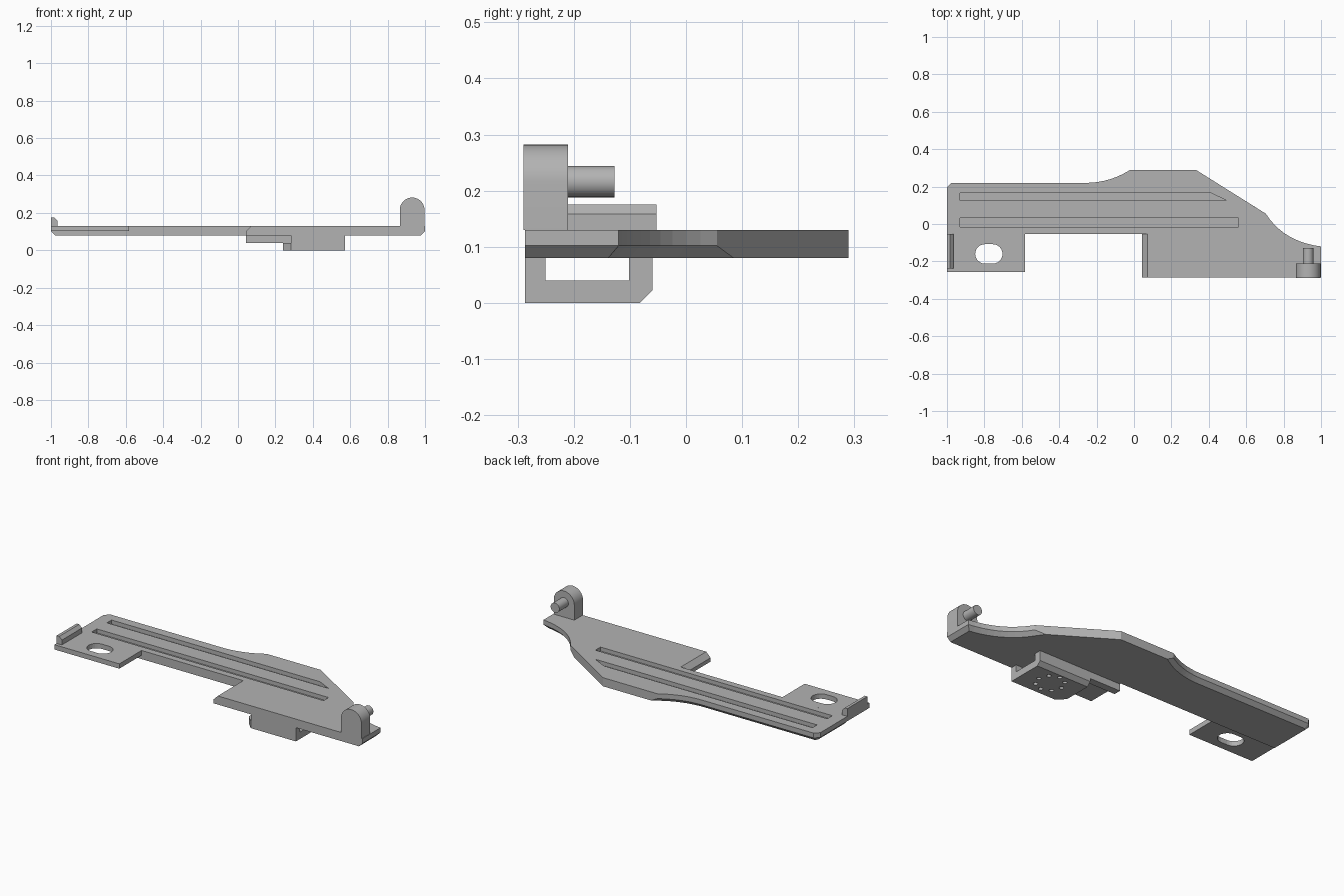
import bpy, bmesh, math
from mathutils import Vector

if "Cube" in bpy.data.objects:
    bpy.data.objects.remove(bpy.data.objects["Cube"])

grey = bpy.data.materials.new("plain_grey")
grey.diffuse_color = (0.45, 0.45, 0.45, 1)
grey.use_nodes = True
grey.node_tree.nodes["Principled BSDF"].inputs["Base Color"].default_value = grey.diffuse_color


def finish(name, bm, smooth=False):
    bmesh.ops.recalc_face_normals(bm, faces=bm.faces)
    me = bpy.data.meshes.new(name)
    bm.to_mesh(me)
    bm.free()
    me.materials.append(grey)
    ob = bpy.data.objects.new(name, me)
    bpy.context.collection.objects.link(ob)
    if smooth:
        bpy.ops.object.select_all(action='DESELECT')
        ob.select_set(True)
        bpy.context.view_layer.objects.active = ob
        bpy.ops.object.shade_smooth_by_angle(angle=math.radians(30))
    return ob


def loft(name, rings, smooth=False):
    """Closed solid through rings of equal point count."""
    bm = bmesh.new()
    vs = [[bm.verts.new(p) for p in r] for r in rings]
    n = len(rings[0])
    for a, b in zip(vs, vs[1:]):
        for i in range(n):
            bm.faces.new((a[i], a[(i + 1) % n], b[(i + 1) % n], b[i]))
    bm.faces.new(vs[0])
    bm.faces.new(vs[-1])
    return finish(name, bm, smooth)


def prism(name, pts, axis, lo, hi, smooth=False):
    """Extrude a 2D profile along x, y or z."""
    def place(p, t):
        c = list(p)
        c.insert('xyz'.index(axis), t)
        return c
    return loft(name, [[place(p, t) for p in pts] for t in (lo, hi)], smooth)


def rect(x0, x1, y0, y1):
    return [(x0, y0), (x1, y0), (x1, y1), (x0, y1)]


def arc(cx, cy, r, a0, a1, n):
    return [(cx + r * math.cos(math.radians(a0 + (a1 - a0) * i / n)),
             cy + r * math.sin(math.radians(a0 + (a1 - a0) * i / n))) for i in range(n + 1)]


def curve(p, c, q, n=10):
    """Quadratic curve from p to q."""
    return [tuple((1 - t) ** 2 * a + 2 * t * (1 - t) * b + t * t * d for a, b, d in zip(p, c, q))
            for t in (i / n for i in range(n + 1))]


def cut(ob, cutters):
    for c in cutters:
        m = ob.modifiers.new("cut", 'BOOLEAN')
        m.object, m.operation, m.solver = c, 'DIFFERENCE', 'EXACT'
        bpy.context.view_layer.objects.active = ob
        bpy.ops.object.modifier_apply(modifier=m.name)
        bpy.data.objects.remove(c)


def inset(pts, dist):
    """Move each edge of a clockwise outline inward by its own distance."""
    out, n = [], len(pts)
    P = [Vector(p) for p in pts]
    for i in range(n):
        d0 = (P[i] - P[i - 1]).normalized()
        d1 = (P[(i + 1) % n] - P[i]).normalized()
        a = P[i] + Vector((d0.y, -d0.x)) * dist[i - 1]
        b = P[i] + Vector((d1.y, -d1.x)) * dist[i]
        cr = d0.x * d1.y - d0.y * d1.x
        if abs(cr) > 1e-4:
            w = b - a
            a = a + d0 * ((w.x * d1.y - w.y * d1.x) / cr)
        out.append(tuple(a))
    return out


# Main plate, with a chamfer under the left end, back and right end
left_curve = curve((-0.26, 0.22), (-0.13, 0.22), (-0.02, 0.29))
right_curve = curve((0.705, 0.055), (0.80, -0.095), (1, -0.12))
outline = [(-1, -0.053), (-1, 0.195), (-0.975, 0.22)] + left_curve + [(0.33, 0.29)] \
    + right_curve + [(1, -0.287), (0.043, -0.287), (0.043, -0.053)]
chamfer = []
for i, (x, y) in enumerate(outline):
    x2 = outline[(i + 1) % len(outline)][0]
    plain = (x > -0.03 and x2 < 0.71 and y > 0.04) or y < -0.28 or (x < 0.1 and y < 0)
    chamfer.append(0.0 if plain and i != 0 else 0.022)
under = inset(outline, chamfer)
plate = loft("main_plate", [[(x, y, 0.08) for x, y in under],
                            [(x, y, 0.102) for x, y in outline],
                            [(x, y, 0.13) for x, y in outline]])
cut(plate, [
    prism("slot_back", [(-0.93, 0.125), (0.495, 0.125), (0.41, 0.167), (-0.93, 0.167)], 'z', 0.107, 0.2),
    prism("slot_front", rect(-0.93, 0.56, -0.015, 0.032), 'z', 0.107, 0.2),
    prism("edge_chamfer", [(0.033, 0.092), (0.083, 0.142), (0.033, 0.142)], 'y', -0.35, -0.053),
])

# Thin side tab with an oval hole
tab = prism("side_tab", rect(-1, -0.583, -0.257, -0.053), 'z', 0.102, 0.13)
oval = arc(-0.755, -0.16, 0.052, -90, 90, 12) + arc(-0.797, -0.16, 0.052, 90, 270, 12)
cut(tab, [prism("oval_hole", oval, 'z', 0, 0.3)])

# Raised lip on the left end
prism("end_lip", [(-1, 0.13), (-0.966, 0.13), (-0.966, 0.158), (-0.983, 0.175), (-1, 0.175)],
      'y', -0.237, -0.053)

# Rounded lug and its pin
prism("pivot_lug", [(0.865, 0.13), (0.997, 0.13)] + arc(0.931, 0.216, 0.066, 0, 180, 20),
      'y', -0.29, -0.21, True)
prism("pivot_pin", arc(0.931, 0.216, 0.028, 0, 360, 24)[:-1], 'y', -0.21, -0.127, True)

# Open bracket under the plate: front wall, long back wall and floor
prism("bracket_front_wall", rect(0.283, 0.573, -0.287, -0.25), 'z', 0.04, 0.08)
prism("bracket_back_wall", rect(0.043, 0.573, -0.102, -0.06), 'z', 0.04, 0.08)
floor = prism("bracket_floor", [(-0.287, 0), (-0.082, 0), (-0.06, 0.022), (-0.06, 0.04), (-0.287, 0.04)],
              'x', 0.24, 0.573)
cutters = [prism("corner_cut", [(0.2, -0.204), (0.2, -0.33), (0.326, -0.33)], 'z', -0.1, 0.1)]
for x, y in arc(0.41, -0.175, 0.075, 0, 360, 8)[:-1]:
    cutters.append(prism("floor_hole", arc(x, y, 0.012, 0, 360, 12)[:-1], 'z', -0.1, 0.02))
cut(floor, cutters)
